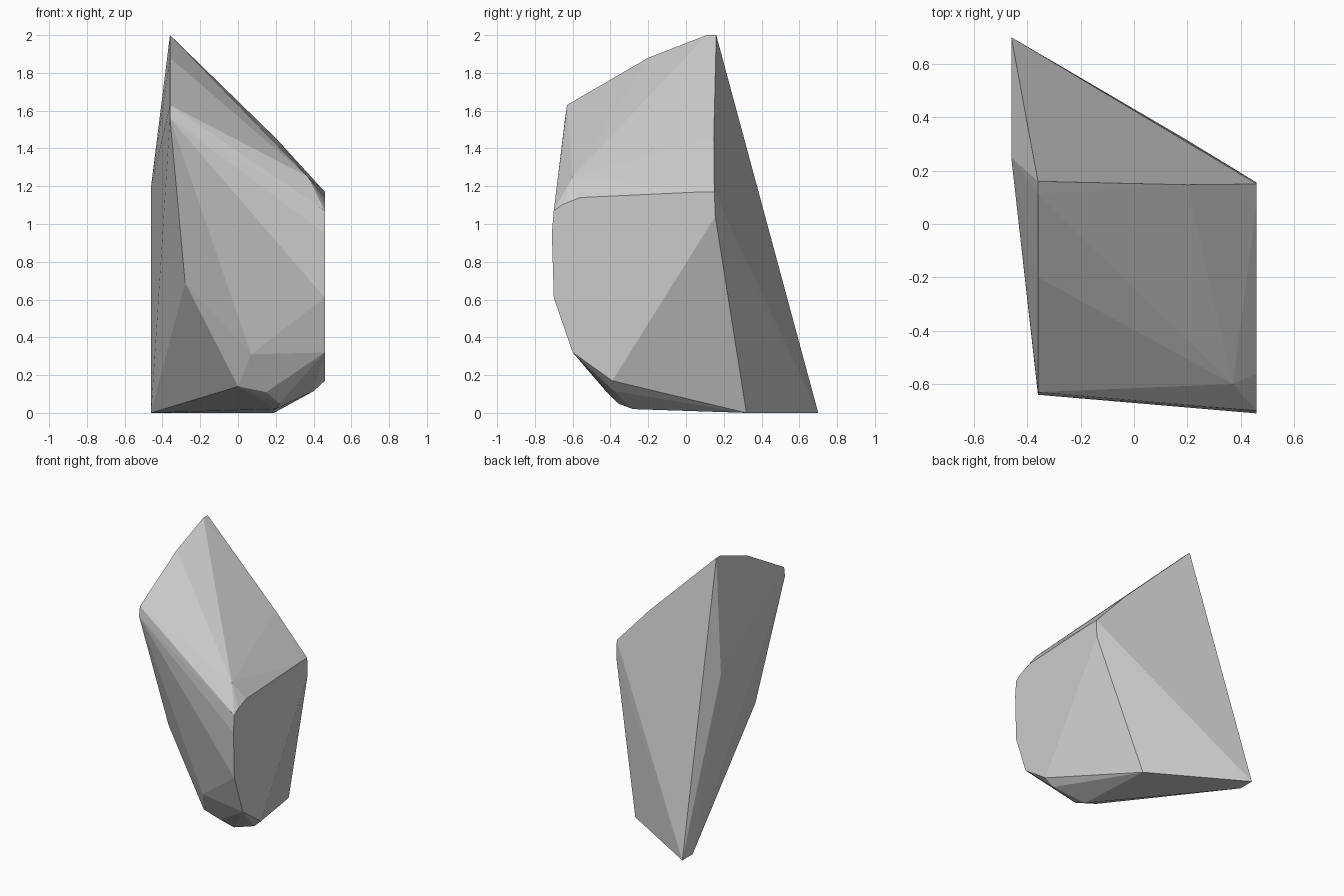
import bpy, bmesh

if "Cube" in bpy.data.objects:
    bpy.data.objects.remove(bpy.data.objects["Cube"])

# Corner points of the faceted stone, grouped by region; the hull makes the facets
ridge = [(-.36, .16, 2), (-.36, .11, 2), (-.36, -.2, 1.88), (-.36, -.63, 1.63)]
left = [(-.46, .70, 0), (-.46, .58, 0), (-.46, .25, 1.2),
        (-.36, -.64, 1.56), (-.36, -.51, 1.36), (-.28, -.41, .69)]
shoulder = [(.2, .147, 1.455), (.35, .10, 1.29), (.37, -.6, 1.25)]
base = [(.19, .32, 0), (.2, -.28, .02), (.22, -.36, .05), (.15, -.42, .11),
        (0, -.40, .14), (.07, -.51, .31), (.4, -.38, .115)]
# Flat cut on the right side, as y, z
cut = [(.15, 1.17), (.155, 1.04), (-.39, .17), (-.6, .32), (-.7, .61),
       (-.71, .95), (-.7, 1.07), (-.65, 1.105), (-.56, 1.14), (.08, 1.17)]
right = [(.46, y, z) for y, z in cut]

# Stone body
bm = bmesh.new()
for p in ridge + left + shoulder + base + right:
    bm.verts.new(p)
bmesh.ops.convex_hull(bm, input=bm.verts)
bmesh.ops.delete(bm, geom=[v for v in bm.verts if not v.link_faces], context='VERTS')
bmesh.ops.dissolve_limit(bm, angle_limit=.01, verts=bm.verts, edges=bm.edges)
bmesh.ops.recalc_face_normals(bm, faces=bm.faces)
mesh = bpy.data.meshes.new("stone")
bm.to_mesh(mesh)
bm.free()
bpy.context.collection.objects.link(bpy.data.objects.new("stone", mesh))
